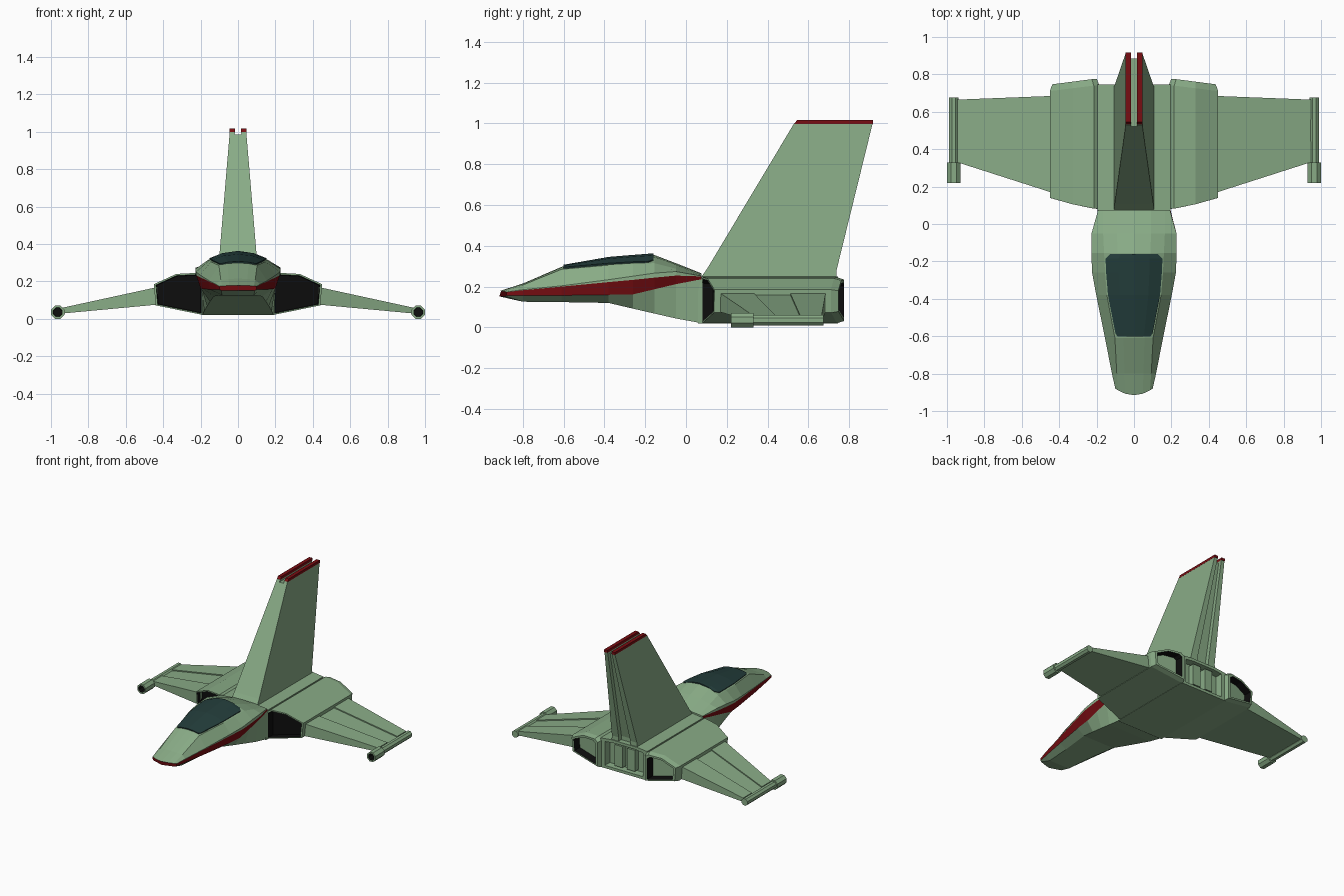
import bpy, bmesh, math

if "Cube" in bpy.data.objects:
    bpy.data.objects.remove(bpy.data.objects["Cube"])


def material(name, rgb):
    m = bpy.data.materials.new(name)
    m.diffuse_color = (*rgb, 1)
    m.use_nodes = True
    m.node_tree.nodes["Principled BSDF"].inputs["Base Color"].default_value = m.diffuse_color
    return m


green = material("hull green", (0.25, 0.41, 0.24))
red = material("trim red", (0.19, 0.004, 0.006))
glass = material("dark canopy", (0.017, 0.047, 0.044))
black = material("intake black", (0.004, 0.004, 0.004))


def loft(name, rings, mats=(green,), rule=None, mirror=False, caps=(0, 0), closed=True):
    """Skin a list of equal-length point rings; rule(i, j) picks the material."""
    bm = bmesh.new()
    vs = [[bm.verts.new(p) for p in r] for r in rings]
    n = len(rings[0])
    for i in range(len(vs) - 1):
        for j in range(n if closed else n - 1):
            k = (j + 1) % n
            f = bm.faces.new((vs[i][j], vs[i][k], vs[i + 1][k], vs[i + 1][j]))
            f.material_index = rule(i, j) if rule else 0
    if closed:
        for ring, c in zip((vs[0], vs[-1]), caps):
            bm.faces.new(ring).material_index = c
    bmesh.ops.recalc_face_normals(bm, faces=bm.faces)
    me = bpy.data.meshes.new(name)
    bm.to_mesh(me)
    bm.free()
    for m in mats:
        me.materials.append(m)
    ob = bpy.data.objects.new(name, me)
    bpy.context.collection.objects.link(ob)
    if mirror:
        ob.modifiers.new("Mirror", 'MIRROR')
    return ob


def box(name, x0, x1, y0, y1, z0, z1, **kw):
    return loft(name, [[(x0, y, z0), (x1, y, z0), (x1, y, z1), (x0, y, z1)]
                       for y in (y0, y1)], **kw)


# Nose stations: y, top z, deck x z, ridge rise, shoulder x z, stripe bottom x z, belly x z
stations = [
    (-0.88, .178, .085, .176, .001, .100, .173, .100, .156, .090, .152),
    (-0.80, .215, .092, .208, .003, .118, .182, .116, .156, .085, .126),
    (-0.61, .297, .102, .285, .004, .155, .200, .150, .157, .100, .124),
    (-0.38, .337, .145, .305, .012, .202, .222, .186, .160, .130, .120),
    (-0.26, .347, .155, .312, .018, .224, .233, .200, .162, .150, .092),
    (-0.155, .355, .160, .315, .022, .228, .244, .203, .187, .165, .068),
    (-0.05, .315, .165, .288, .020, .227, .254, .205, .212, .180, .044),
    (0.075, .265, .165, .255, .002, .192, .250, .195, .236, .190, .021)]


def station(y):
    for a, b in zip(stations, stations[1:]):
        if y <= b[0]:
            t = (y - a[0]) / (b[0] - a[0])
            return [p + (q - p) * t for p, q in zip(a, b)]


def nose_ring(s):
    y, tz, dx, dz, rise, sx, sz, rx, rz, bx, bz = s
    half = [(dx * .55, tz - .25 * (tz - dz)), (dx, dz), (sx, sz + rise), (sx, sz), (rx, rz), (bx, bz)]
    pts = [(0, tz)] + half + [(0, bz)] + [(-x, z) for x, z in reversed(half)]
    bow = .035 if y < -.87 else 0       # rounded nose tip
    return [(x, y - bow * (1 - (x / .1) ** 2), z) for x, z in pts]


# Forward fuselage with red side stripe
loft("forward_fuselage", [nose_ring(s) for s in stations], (green, red),
     lambda i, j: int(j in (4, 9)), caps=(1, 0))

# Canopy: thin plate lifted off the deck, with clipped corners
rows = []
for y, k in ((-.6, .84), (-.585, .92), (-.38, .95), (-.26, .95), (-.185, .95), (-.16, .78)):
    s = station(y)
    tz, dx, dz = s[1:4]
    half = [(dx * .55 * k, tz - .25 * (tz - dz)), (dx * k, dz + (tz - dz) * (1 - k))]
    sec = [(-x, z) for x, z in reversed(half)] + [(0, tz)] + half
    rows.append([(x, y, z + .004) for x, z in sec])
canopy = loft("canopy", rows, (glass,), closed=False)
sol = canopy.modifiers.new("Solidify", 'SOLIDIFY')
sol.thickness = .009
sol.offset = 0


# Central body with recessed rear bay
def body_ring(y, k=1):
    pts = [(-.195, .02), (.195, .02), (.195, .24), (.11, .25), (-.11, .25), (-.195, .24)]
    return [(x * k, y, .135 + (z - .135) * k) for x, z in pts]


loft("central_body", [body_ring(.06), body_ring(.745), body_ring(.745, .82), body_ring(.69, .8)])
box("rear_bay_block", .02, .085, .68, .735, .055, .215, mirror=True)

# Engine nacelles: swept lips, black intake and exhaust
profile = [(.185, .02), (.44, .072), (.45, .185), (.33, .24), (.215, .246), (.185, .225)]


def nacelle_ring(k, yf):
    return [(x, yf(x), z) for x, z in
            ((.32 + (x - .32) * k, .135 + (z - .135) * k) for x, z in profile)]


def lip(x):
    return .08 + .06 * (max(0, x - .185) / .265) ** 1.4


def tail(x):
    return .775 - .13 * max(0, x - .22)


loft("engine_nacelle", [
    nacelle_ring(.88, lambda x: lip(x) + .05), nacelle_ring(.91, lip), nacelle_ring(1, lip),
    nacelle_ring(1, lambda x: tail(x) - .035), nacelle_ring(.9, tail),
    nacelle_ring(.76, tail), nacelle_ring(.72, lambda x: tail(x) - .06)],
    (green, black), lambda i, j: int(i in (0, 5)), mirror=True, caps=(1, 0))

# Wings in three chord strips, the middle one slightly sunken
root = (.165, .33, .51, .685)
tip = (.33, .44, .56, .665)
for i, part in enumerate(("front", "middle", "rear")):
    sink = .008 if i == 1 else 0
    loft("wing_" + part, [
        [(x, ys[i], z0), (x, ys[i + 1], z0), (x, ys[i + 1], z1 - sink), (x, ys[i], z1 - sink)]
        for x, ys, z0, z1 in ((.43, root, .076, .17), (.945, tip, .028, .058))], mirror=True)


# Wing tip guns
def gun_ring(y, r):
    return [(.964 + r * math.cos(a), y, .0355 + r * math.sin(a))
            for a in (math.pi / 8 + i * math.pi / 4 for i in range(8))]


loft("wingtip_gun", [gun_ring(.27, .024), gun_ring(.22, .026), gun_ring(.22, .038),
                     gun_ring(.33, .038), gun_ring(.33, .027), gun_ring(.675, .027)],
     (green, black), lambda i, j: int(i == 0), mirror=True, caps=(1, 0))

# Tail fin: two tapered side plates around a recessed core
fin_side = [(.07, .24), (.105, .29), (.53, 1), (.915, 1), (.738, .28), (.738, .24)]
fin_core = [(.07, .24), (.105, .29), (.521, .985), (.885, .985), (.705, .28), (.705, .24)]


def outer(z):
    return .108 - .064 * (z - .24) / .76


def inner(z):
    return .05 - .033 * (z - .24) / .76


loft("tail_fin_side", [[(f(z), y, z) for y, z in fin_side] for f in (outer, inner)], mirror=True)
loft("tail_fin_core", [[(s * inner(z), y, z) for y, z in fin_core] for s in (-1, 1)])
loft("tail_fin_tip", [[(x, y, z) for y, z in ((.53, .998), (.545, 1.017), (.918, 1.017), (.918, .998))]
                      for x in (.017, .045)], (red,), mirror=True)
